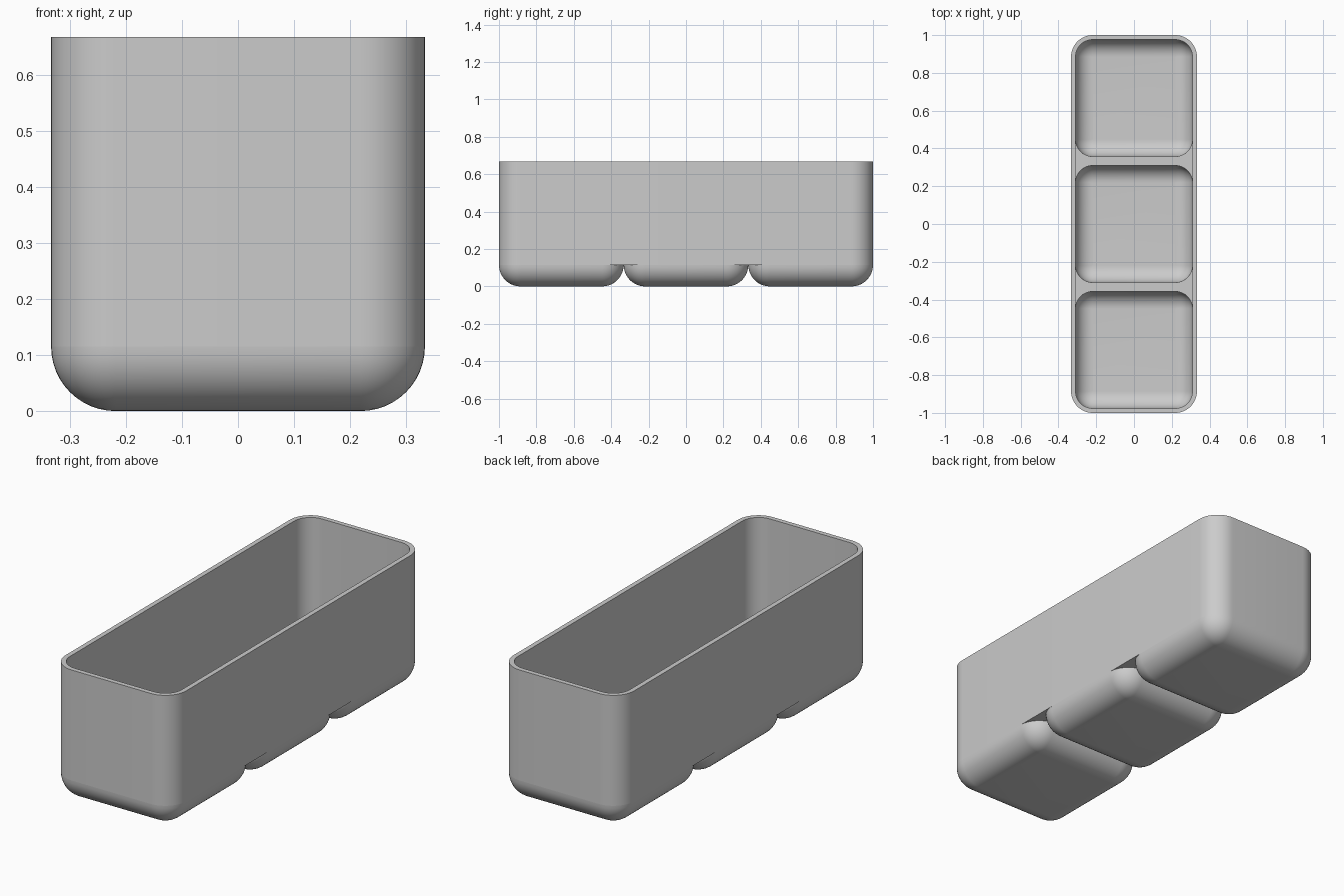
import bpy, bmesh
from math import sin, cos, pi

if "Cube" in bpy.data.objects:
    bpy.data.objects.remove(bpy.data.objects["Cube"])

CELL = 2 / 3            # pitch of the three compartments
HALF = CELL / 2
R = 0.115               # outer corner radius
WALL = 0.024
TOP = CELL
SEG = 12

grey = bpy.data.materials.new("plain grey")
grey.use_nodes = True
COLOUR = (0.6, 0.6, 0.6, 1)
grey.diffuse_color = COLOUR
grey.node_tree.nodes["Principled BSDF"].inputs["Base Color"].default_value = COLOUR


def ring(hx, hy, r, z, cy=0):
    """Rounded rectangle, anticlockwise from the +x side."""
    pts = []
    for q, (sx, sy) in enumerate([(1, 1), (-1, 1), (-1, -1), (1, -1)]):
        for i in range(SEG + 1):
            a = (q + i / SEG) * pi / 2
            pts.append((sx * (hx - r) + r * cos(a), cy + sy * (hy - r) + r * sin(a), z))
    return pts


def finish(bm, name):
    me = bpy.data.meshes.new(name)
    bm.to_mesh(me)
    bm.free()
    me.materials.append(grey)
    ob = bpy.data.objects.new(name, me)
    bpy.context.collection.objects.link(ob)
    bpy.ops.object.select_all(action='DESELECT')
    ob.select_set(True)
    bpy.context.view_layer.objects.active = ob
    bpy.ops.object.shade_smooth_by_angle(angle=pi / 6)


def loft(name, rings, cap=False, flip=False):
    """Skin successive rings; optionally close the first one."""
    bm = bmesh.new()
    loops = [[bm.verts.new(p) for p in r] for r in rings]
    for a, b in zip(loops, loops[1:]):
        for i in range(len(a)):
            j = (i + 1) % len(a)
            bm.faces.new((a[i], a[j], b[j], b[i]))
    if cap:
        bm.faces.new(loops[0][::-1])
    if flip:
        bmesh.ops.reverse_faces(bm, faces=bm.faces[:])
    finish(bm, name)


def bowl(name, half, r, z0, cy, flip):
    """Square cup with a round bottom edge and ball corners."""
    rings = []
    for i in range(SEG + 1):
        a = pi / 2 * (1 - i / SEG)
        inset = r * (1 - cos(a))
        rings.append(ring(half - inset, half - inset, max(r * cos(a), 0.001),
                          z0 + r * (1 - sin(a)), cy))
    rings.append(ring(half, half, r, z0 + R, cy))
    loft(name, rings, True, flip)


def web(name, half, r, z, cy, flip):
    """Flat bridge between the facing edges of two neighbouring cups."""
    edge = ring(half, half, r, z, cy - HALF)[:2 * (SEG + 1)]
    bm = bmesh.new()
    near = [bm.verts.new(p) for p in edge]
    far = [bm.verts.new((x, 2 * cy - y, z)) for x, y, z in edge]
    for i in range(len(edge) - 1):
        if cy - edge[i][1] + cy - edge[i + 1][1] > 1e-5:
            bm.faces.new((near[i], far[i], far[i + 1], near[i + 1]))
    if flip:
        bmesh.ops.reverse_faces(bm, faces=bm.faces[:])
    finish(bm, name)


# Wall shell: outside, rim and inside
inner, r_in = HALF - WALL, R - WALL
loft("wall_shell", [ring(HALF, 1, R, R), ring(HALF, 1, R, TOP),
                    ring(inner, 1 - WALL, r_in, TOP),
                    ring(inner, 1 - WALL, r_in, R + WALL)])

# Feet outside, matching pockets inside
for n, cy in zip(("front", "middle", "back"), (-CELL, 0, CELL)):
    bowl(n + "_foot", HALF, R, 0, cy, False)
    bowl(n + "_pocket", inner, r_in, WALL, cy, True)

# Bridges between neighbouring feet and pockets
for n, cy in (("front", -HALF), ("back", HALF)):
    web(n + "_underside_bridge", HALF, R, R, cy, False)
    web(n + "_floor_bridge", inner, r_in, R + WALL, cy, True)
